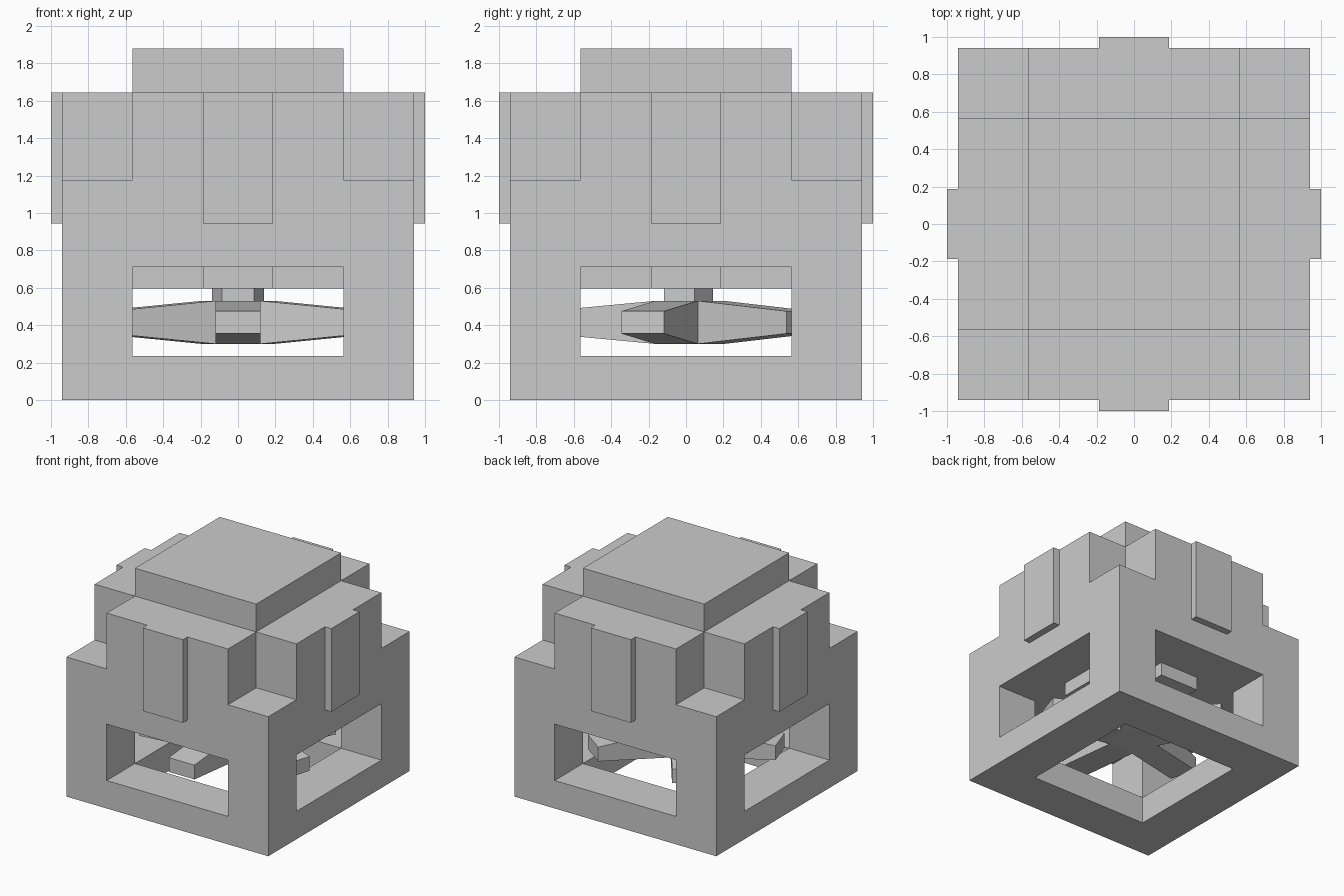
import bpy, bmesh, math

if "Cube" in bpy.data.objects:
    bpy.data.objects.remove(bpy.data.objects["Cube"])

grey = bpy.data.materials.new("plain_grey")
grey.diffuse_color = (0.6, 0.6, 0.6, 1)
grey.use_nodes = True
grey.node_tree.nodes["Principled BSDF"].inputs["Base Color"].default_value = grey.diffuse_color


def finish(name, bm):
    bmesh.ops.remove_doubles(bm, verts=bm.verts, dist=1e-5)
    bmesh.ops.recalc_face_normals(bm, faces=bm.faces)
    me = bpy.data.meshes.new(name)
    bm.to_mesh(me)
    bm.free()
    me.materials.append(grey)
    ob = bpy.data.objects.new(name, me)
    bpy.context.collection.objects.link(ob)
    return ob


def cells(name, grid, levels, layers):
    """Stack 3x3 plans between z levels, keeping only the exposed faces."""
    def solid(i, j, k):
        inside = 0 <= i < 3 and 0 <= j < 3 and 0 <= k < len(layers)
        return inside and layers[k][j][i] == "#"

    bm = bmesh.new()
    axes = (grid, grid, levels)
    for k in range(len(layers)):
        for j in range(3):
            for i in range(3):
                if not solid(i, j, k):
                    continue
                for a in range(3):
                    for side in (0, 1):
                        n = [i, j, k]
                        n[a] += 2 * side - 1
                        if solid(*n):
                            continue
                        b, c = (a + 1) % 3, (a + 2) % 3
                        quad = []
                        for u, v in ((0, 0), (1, 0), (1, 1), (0, 1)):
                            p = [i, j, k]
                            p[a] += side
                            p[b] += u
                            p[c] += v
                            quad.append(bm.verts.new([axes[d][p[d]] for d in range(3)]))
                        bm.faces.new(quad if side else quad[::-1])
    return finish(name, bm)


RING = ("###", "#.#", "###")
CORNERS = ("#.#", "...", "#.#")
FULL = ("###", "###", "###")
CROSS = (".#.", "###", ".#.")
CENTRE = ("...", ".#.", "...")
W, H, R = 0.94, 0.565, 0.187

# Housing: open base, corner pillars, solid body, notched shoulders, cap
cells("housing", (-W, -H, H, W), (0, 0.235, 0.71, 1.175, 1.645, 1.88),
      (RING, CORNERS, FULL, CROSS, CENTRE))

# Cross-shaped mount under the ceiling
cells("ceiling_mount", (-H, -R, R, H), (0.595, 0.71), (CROSS,))

# One raised rib on each side
for n in range(4):
    bm = bmesh.new()
    bmesh.ops.create_cube(bm, size=1)
    bmesh.ops.scale(bm, vec=(2 * R, 0.06, 0.7), verts=bm.verts)
    rib = finish("side_rib", bm)
    rib.location = (0.97 * math.sin(n * math.pi / 2),
                    -0.97 * math.cos(n * math.pi / 2), 1.295)
    rib.rotation_euler.z = n * math.pi / 2


def pentagon(bm, radius, z):
    return [bm.verts.new((radius * math.cos(math.radians(90 + 72 * n)),
                          radius * math.sin(math.radians(90 + 72 * n)), z))
            for n in range(5)]


# Stem between mount and rotor
bm = bmesh.new()
low, high = pentagon(bm, 0.145, 0.53), pentagon(bm, 0.145, 0.595)
bm.faces.new(low[::-1])
bm.faces.new(high)
for n in range(5):
    m = (n + 1) % 5
    bm.faces.new((low[n], low[m], high[m], high[n]))
finish("rotor_stem", bm)

# Rotor: five-sided hub with a tapering arm on every side
bm = bmesh.new()
low, high = pentagon(bm, 0.204, 0.30), pentagon(bm, 0.204, 0.53)
bm.faces.new(low[::-1])
bm.faces.new(high)
reach = 0.75 - 0.165
for n in range(5):
    m = (n + 1) % 5
    a = math.radians(126 + 72 * n)
    root = (low[n], low[m], high[m], high[n])
    tip = [bm.verts.new((v.co.x + reach * math.cos(a), v.co.y + reach * math.sin(a), z))
           for v, z in zip(root, (0.355, 0.355, 0.475, 0.475))]
    bm.faces.new(tip)
    for s in range(4):
        t = (s + 1) % 4
        bm.faces.new((root[s], root[t], tip[t], tip[s]))
finish("rotor", bm)
